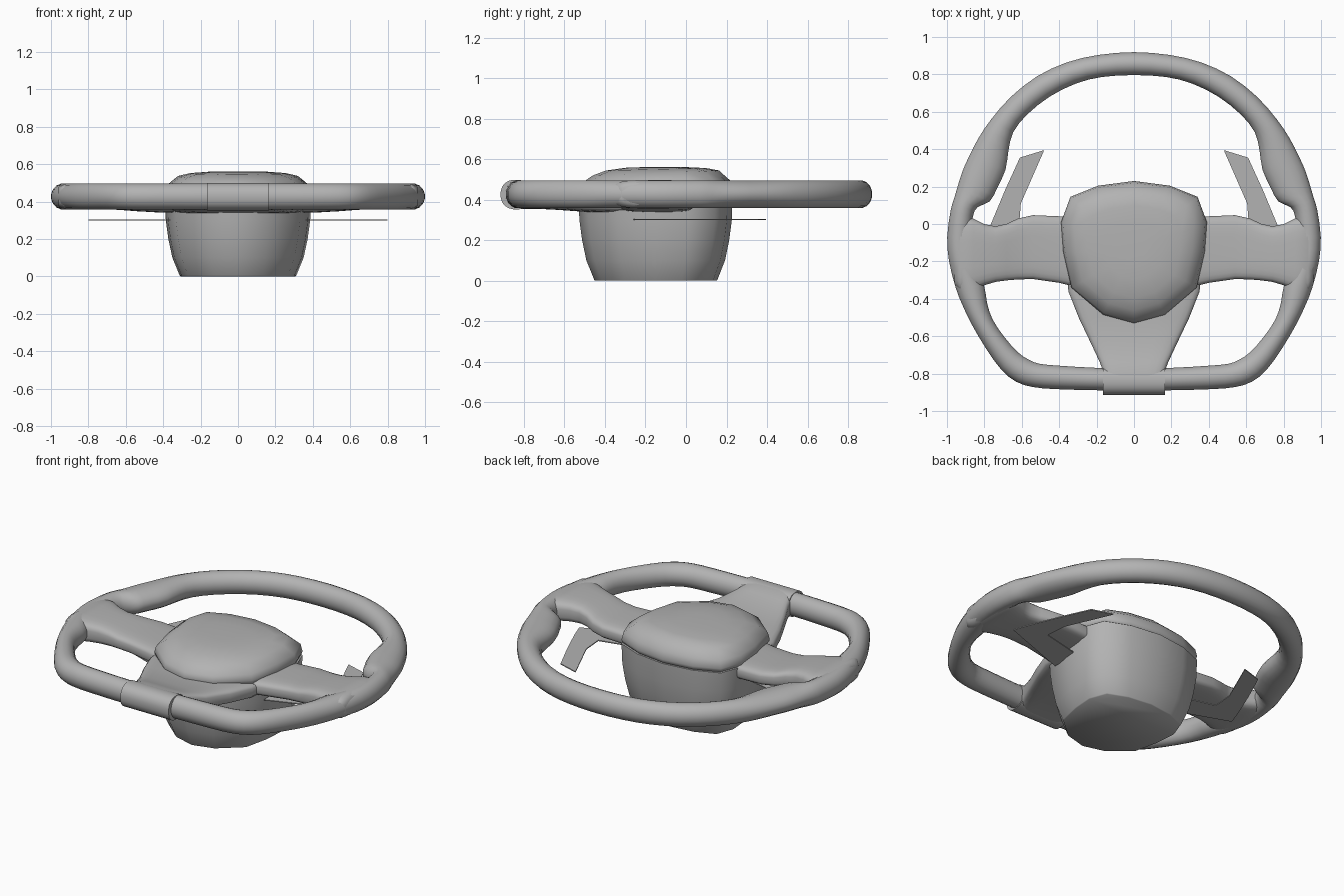
import bpy, bmesh, math
from mathutils import Vector

if "Cube" in bpy.data.objects:
    bpy.data.objects.remove(bpy.data.objects["Cube"])

grey = bpy.data.materials.new("dark_grey")
grey.diffuse_color = (.45, .45, .45, 1)
grey.use_nodes = True
grey.node_tree.nodes["Principled BSDF"].inputs["Base Color"].default_value = grey.diffuse_color


def finish(bm, name, angle=40):
    bmesh.ops.recalc_face_normals(bm, faces=bm.faces)
    me = bpy.data.meshes.new(name)
    bm.to_mesh(me)
    bm.free()
    me.materials.append(grey)
    ob = bpy.data.objects.new(name, me)
    bpy.context.collection.objects.link(ob)
    bpy.ops.object.select_all(action='DESELECT')
    ob.select_set(True)
    bpy.context.view_layer.objects.active = ob
    bpy.ops.object.shade_smooth_by_angle(angle=math.radians(angle))
    return ob


def loft(name, rings, closed=False, angle=40):
    """Skin a row of equal-sized rings; cap both ends unless closed."""
    bm = bmesh.new()
    vr = [[bm.verts.new(p) for p in r] for r in rings]
    n = len(vr[0])
    pairs = list(zip(vr, vr[1:])) + ([(vr[-1], vr[0])] if closed else [])
    for a, b in pairs:
        for i in range(n):
            j = (i + 1) % n
            bm.faces.new((a[i], a[j], b[j], b[i]))
    if not closed:
        bm.faces.new(vr[0])
        bm.faces.new(vr[-1])
    return finish(bm, name, angle)


def section(a, b, z0, z1, n=16, power=1.0):
    """Upright oval from plan point a to b; power < 1 makes it boxier."""
    a, b = Vector((*a, 0)), Vector((*b, 0))
    mid, half = (a + b) / 2, (b - a) / 2
    ring = []
    for i in range(n):
        t = 2 * math.pi * (i + 0.5) / n
        c, s = math.cos(t), math.sin(t)
        c = math.copysign(abs(c) ** power, c)
        s = math.copysign(abs(s) ** power, s)
        ring.append(mid + half * c + Vector((0, 0, (z0 + z1) / 2 + s * (z1 - z0) / 2)))
    return ring


def refine(rows):
    """Insert a smooth midpoint between neighbours of a closed row list."""
    out, n = [], len(rows)
    for i in range(n):
        p, q, r, s = (rows[(i + k) % n] for k in (-1, 0, 1, 2))
        out += [q, tuple((9 * (b + c) - a - d) / 16 for a, b, c, d in zip(p, q, r, s))]
    return out


# Rim: outer and inner plan points of the right half, including thumb grips
half_rim = [
    (0, .92, 0, .795), (.19, .905, .17, .785), (.36, .865, .31, .75),
    (.52, .79, .45, .68), (.66, .68, .57, .585), (.765, .56, .645, .49),
    (.833, .46, .67, .39), (.885, .36, .685, .29), (.92, .28, .73, .19),
    (.945, .2, .77, .12), (.965, .13, .835, .09), (.982, .07, .86, .04),
    (1, -.07, .87, -.07), (.99, -.2, .86, -.2), (.955, -.34, .80, -.33),
    (.92, -.43, .785, -.42), (.87, -.535, .755, -.51), (.79, -.67, .695, -.6),
    (.71, -.78, .62, -.685), (.63, -.845, .56, -.725), (.54, -.873, .51, -.745),
    (.42, -.884, .42, -.755), (.2, -.89, .2, -.768), (0, -.892, 0, -.77)]
full_rim = half_rim + [(-a, b, -c, d) for a, b, c, d in half_rim[-2:0:-1]]
loft("rim", [section(p[:2], p[2:], .357, .497) for p in refine(full_rim)], closed=True)

# Hub: lower cup and padded cover from one many-sided outline
outline = [(0, .23), (.19, .205), (.34, .145), (.39, .01), (.378, -.15),
           (.335, -.34), (.165, -.485), (0, -.53)]
outline += [(-x, y) for x, y in outline[-2:0:-1]]
CY = -.145


def hub_ring(z, s, tilt=0):
    return [Vector((x * s, CY + (y - CY) * s, z + tilt * (y - CY) * s)) for x, y in outline]


loft("hub_cup", [hub_ring(z, s) for z, s in
                 [(0, .79), (.005, .80), (.1, .90), (.2, .955), (.3, .99), (.42, 1.0)]], angle=60)
loft("hub_cover", [hub_ring(*r) for r in
                   [(.415, .96), (.43, .99), (.445, 1.0), (.485, .975, .02), (.532, .82, .04),
                    (.55, .65, .025), (.559, .4, .01), (.561, .15, 0)]], angle=55)

# Side spokes: x, upper y, lower y, underside z, top z
side = [(.30, .04, -.34, .34, .44), (.40, .042, -.315, .34, .44),
        (.54, .048, -.295, .348, .445), (.62, .03, -.297, .354, .452),
        (.68, .002, -.302, .358, .468), (.74, -.012, -.31, .358, .48),
        (.80, 0, -.328, .358, .488), (.86, .03, -.355, .357, .495),
        (.93, .04, -.36, .358, .497), (.96, .02, -.32, .375, .48)]
for sgn, label in ((1, "right"), (-1, "left")):
    loft(label + "_spoke", [section((sgn * x, y0), (sgn * x, y1), z0, z1, 24, .5)
                            for x, y0, y1, z0, z1 in side], angle=60)

# Lower spoke: y, half width, underside z, top z
stem = [(-.25, .36, .335, .43), (-.36, .352, .335, .435), (-.50, .297, .34, .44),
        (-.64, .23, .35, .45), (-.74, .183, .355, .478), (-.79, .165, .354, .494),
        (-.84, .163, .354, .498)]
loft("lower_spoke", [section((-w, y), (w, y), z0, z1, 24, .4) for y, w, z0, z1 in stem],
     angle=60)

# Sleeve where the lower spoke wraps the rim
loft("rim_sleeve", [section((x, -.915), (x, -.762), .352, .499, 20, .85)
                    for x in (-.165, -.16, .16, .165)])

# Shift paddles: thin bent plates behind the spokes
paddle = [(.48, .395), (.61, .355), (.69, .18), (.765, 0), (.80, -.10), (.36, -.26),
          (.36, -.08), (.615, -.02), (.605, .11)]
for sgn, label in ((1, "right"), (-1, "left")):
    loft(label + "_paddle", [[Vector((sgn * x, y, z)) for x, y in paddle]
                             for z in (.299, .305)], angle=20)
